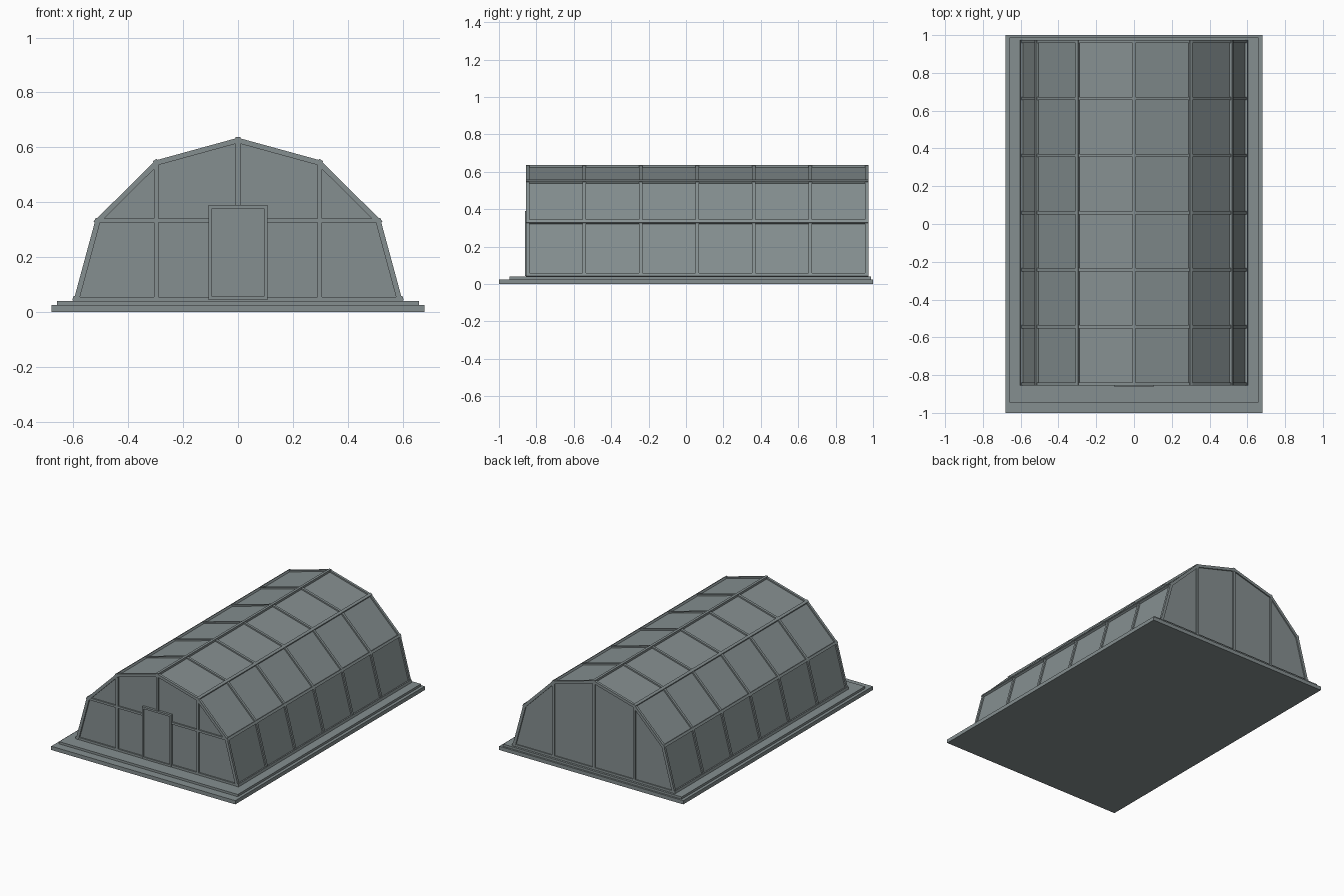
import bpy, bmesh, math
from mathutils import Vector

cube = bpy.data.objects.get("Cube")
if cube:
    bpy.data.objects.remove(cube)

grey = bpy.data.materials.new("slate_grey")
grey.use_nodes = True
colour = (0.235, 0.275, 0.28, 1)
grey.diffuse_color = colour
grey.node_tree.nodes["Principled BSDF"].inputs["Base Color"].default_value = colour


def finish(name, bm):
    bmesh.ops.recalc_face_normals(bm, faces=bm.faces)
    mesh = bpy.data.meshes.new(name)
    bm.to_mesh(mesh)
    bm.free()
    mesh.materials.append(grey)
    obj = bpy.data.objects.new(name, mesh)
    bpy.context.collection.objects.link(obj)
    return obj


def box(name, x0, x1, y0, y1, z0, z1):
    bm = bmesh.new()
    bmesh.ops.create_cube(bm, size=1)
    for v in bm.verts:
        v.co = ((x0 + x1) / 2 + v.co.x * (x1 - x0),
                (y0 + y1) / 2 + v.co.y * (y1 - y0),
                (z0 + z1) / 2 + v.co.z * (z1 - z0))
    return finish(name, bm)


def prism(bm, outline, y0, y1):
    """Extrude an (x, z) outline along y."""
    face = bm.faces.new([bm.verts.new((x, y0, z)) for x, z in outline])
    new = bmesh.ops.extrude_face_region(bm, geom=[face])["geom"]
    moved = [g for g in new if isinstance(g, bmesh.types.BMVert)]
    bmesh.ops.translate(bm, verts=moved, vec=(0, y1 - y0, 0))


def inset(points, d):
    """Mitred inward offset of the arch, ends kept on the floor."""
    pts = [Vector(p) for p in points]
    normals = []
    for a, b in zip(pts, pts[1:]):
        t = (b - a).normalized()
        normals.append(Vector((-t.y, t.x)))
    out = []
    for i, p in enumerate(pts):
        n0, n1 = normals[max(i - 1, 0)], normals[min(i, len(normals) - 1)]
        q = p + (n0 + n1) * d / (1 + n0.dot(n1))
        if i in (0, len(pts) - 1):
            q = Vector((p.x - math.copysign(d * 1.04, p.x), p.y))
        out.append(q)
    return out


# Arch outline, from the model's left foot over the ridge to the right foot
half = [(0.60, 0.04), (0.52, 0.335), (0.302, 0.552)]
arch = half + [(0, 0.635)] + [(-x, z) for x, z in reversed(half)]
front, back = -0.855, 0.975
bar = 0.017

# Stepped foundation
box("foundation_slab", -0.68, 0.68, -1, 1, 0, 0.025)
box("foundation_step", -0.66, 0.66, -0.945, 0.988, 0.025, 0.04)

# Glazed body, set back behind the framework
bm = bmesh.new()
prism(bm, inset(arch, 0.009), front + 0.01, back - 0.008)
finish("glazing", bm)

# Arched ribs
bays = 6
for i in range(bays + 1):
    y = front + (back - front - bar) * i / bays
    bm = bmesh.new()
    inner = inset(arch, 0.019)
    for k in range(len(arch) - 1):
        prism(bm, [arch[k], arch[k + 1], inner[k + 1], inner[k]], y, y + bar)
    bmesh.ops.remove_doubles(bm, verts=bm.verts, dist=0.0001)
    finish(f"rib_{i + 1}", bm)

# Lengthwise rails at each bend and along both feet
for k, c in enumerate(inset(arch, 0.006)):
    prev, nxt = arch[max(k - 1, 0)], arch[min(k + 1, len(arch) - 1)]
    t = (Vector(nxt) - Vector(prev)).normalized() * bar / 2
    n = Vector((-t.y, t.x))
    if k in (0, len(arch) - 1):
        c = c + Vector((0, 0.008))
    bm = bmesh.new()
    prism(bm, [c + t + n, c + t - n, c - t - n, c - t + n], front, back)
    finish(f"rail_{k + 1}", bm)

# Gable posts
for end, y0, y1 in (("front", front + 0.001, front + 0.015),
                    ("back", back - 0.015, back - 0.001)):
    for side, x, top in (("left", 0.298, 0.54), ("right", -0.298, 0.54)):
        box(f"{end}_{side}_post", x - bar / 2, x + bar / 2, y0, y1, 0.04, top)
    low = 0.385 if end == "front" else 0.04
    box(f"{end}_centre_post", -bar / 2, bar / 2, y0, y1, low, 0.62)
    box(f"{end}_sill", -0.59, 0.59, y0, y1, 0.04, 0.055)

# Front crossbars, either side of the door
for side, s in (("left", 1), ("right", -1)):
    a, b = sorted((s * 0.10, s * 0.512))
    box(f"front_{side}_crossbar", a, b, front + 0.001, front + 0.015, 0.326, 0.341)

# Door and its raised frame
d0, d1 = front - 0.006, front + 0.015
box("door_panel", -0.098, 0.098, front + 0.001, d1, 0.045, 0.385)
for side, s in (("left", 1), ("right", -1)):
    a, b = sorted((s * 0.095, s * 0.107))
    box(f"door_{side}_jamb", a, b, d0, d1, 0.043, 0.39)
box("door_head", -0.095, 0.095, d0, d1, 0.377, 0.39)
box("door_threshold", -0.095, 0.095, d0, d1, 0.043, 0.056)
